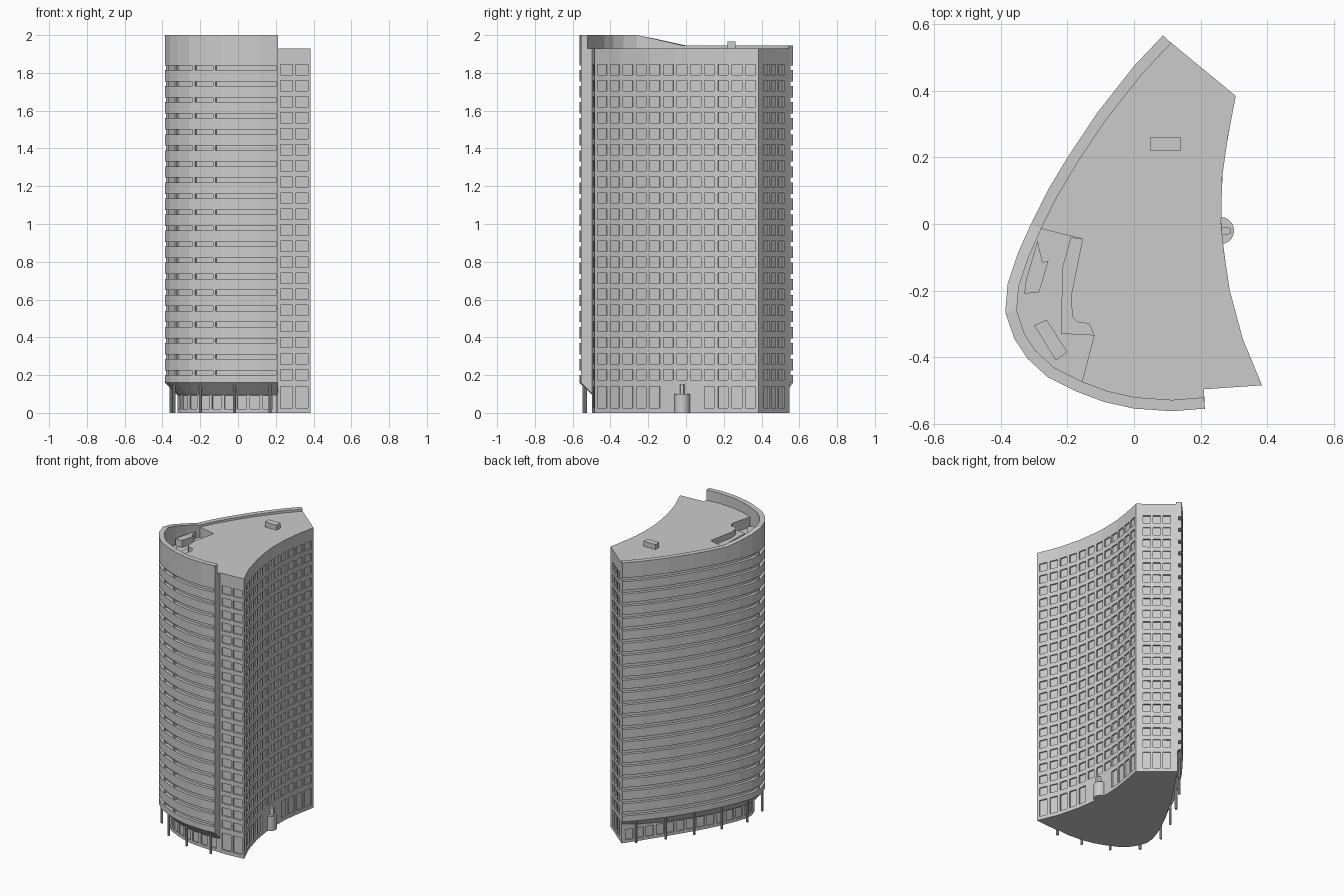
import bpy, bmesh, math
from mathutils import Vector

if "Cube" in bpy.data.objects:
    bpy.data.objects.remove(bpy.data.objects["Cube"])

mat = bpy.data.materials.new("light_grey")
mat.diffuse_color = (0.6, 0.6, 0.6, 1)
mat.use_nodes = True
mat.node_tree.nodes["Principled BSDF"].inputs["Base Color"].default_value = mat.diffuse_color

ROOF, PITCH, FLOORS = 1.93, 0.085, 20


def finish(name, bm, solid=True):
    if solid:
        bmesh.ops.recalc_face_normals(bm, faces=bm.faces)
    me = bpy.data.meshes.new(name)
    bm.to_mesh(me)
    bm.free()
    me.materials.append(mat)
    ob = bpy.data.objects.new(name, me)
    bpy.context.collection.objects.link(ob)
    return ob


def inset(path, dists):
    """Shift an open path to its right by one distance per point."""
    pts = [Vector(p) for p in path]
    if not isinstance(dists, list):
        dists = [dists] * len(pts)
    out = []
    for i, p in enumerate(pts):
        ns = []
        for a, b in ((i - 1, i), (i, i + 1)):
            if a >= 0 and b < len(pts):
                d = (pts[b] - pts[a]).normalized()
                ns.append(Vector((d.y, -d.x)))
        n = sum(ns, Vector((0, 0))).normalized()
        out.append(p + n * dists[i] / n.dot(ns[0]))
    return out


def along(path, t):
    """Point at fraction t of the path length."""
    pts = [Vector(p) for p in path]
    lens = [(b - a).length for a, b in zip(pts, pts[1:])]
    s = t * sum(lens)
    for a, b, l in zip(pts, pts[1:], lens):
        if s <= l:
            return a.lerp(b, s / l)
        s -= l
    return pts[-1]


def prism(bm, outline, z0, z1):
    lo = [bm.verts.new((p[0], p[1], z0)) for p in outline]
    hi = [bm.verts.new((p[0], p[1], z1)) for p in outline]
    n = len(lo)
    bm.faces.new(lo[::-1])
    bm.faces.new(hi)
    for i in range(n):
        j = (i + 1) % n
        bm.faces.new((lo[i], lo[j], hi[j], hi[i]))


def ribbon(bm, a, b, z0, top):
    """Curved solid strip between two paths; top gives height from y."""
    rings = []
    for p, q in zip(a, b):
        h = top(p[1]) if callable(top) else top
        rings.append([bm.verts.new(v) for v in ((p[0], p[1], z0), (p[0], p[1], h),
                                                (q[0], q[1], h), (q[0], q[1], z0))])
    for r, s in zip(rings, rings[1:]):
        for i in range(4):
            j = (i + 1) % 4
            bm.faces.new((r[i], r[j], s[j], s[i]))
    bm.faces.new(rings[0])
    bm.faces.new(rings[-1][::-1])


def window_wall(name, path, cols, margin, ratio, rows, z_top, skip=(), depth=0.009):
    """Wall along a path with a grid of recessed windows."""
    bm = bmesh.new()
    pitch = (1 - 2 * margin) / cols
    ts, zs = [0.0], [0.0]
    for c in range(cols):
        mid = margin + (c + 0.5) * pitch
        ts += [mid - ratio * pitch / 2, mid + ratio * pitch / 2]
    for r in rows:
        zs += r
    ts.append(1.0)
    zs.append(z_top)
    pts = [along(path, t) for t in ts]
    for i in range(len(pts) - 1):
        p, q = pts[i], pts[i + 1]
        d = (q - p).normalized()
        back = Vector((-d.y, d.x, 0)) * depth
        for k in range(len(zs) - 1):
            a, b = zs[k], zs[k + 1]
            c = [Vector(v) for v in ((p.x, p.y, a), (q.x, q.y, a), (q.x, q.y, b), (p.x, p.y, b))]
            outer = [bm.verts.new(v) for v in c]
            if i % 2 and k % 2 and (i // 2, k // 2) not in skip:
                inner = [bm.verts.new(v + back) for v in c]
                bm.faces.new(inner)
                for m in range(4):
                    n = (m + 1) % 4
                    bm.faces.new((outer[m], outer[n], inner[n], inner[m]))
            else:
                bm.faces.new(outer)
    bmesh.ops.remove_doubles(bm, verts=bm.verts, dist=0.0001)
    return finish(name, bm, solid=False)


# Plan: bowed balcony side, then the three window walls
bow = [(0.213, -0.555), (0.115, -0.563), (0, -0.555), (-0.09, -0.535), (-0.17, -0.505),
       (-0.26, -0.46), (-0.32, -0.405), (-0.36, -0.345), (-0.387, -0.265), (-0.38, -0.18),
       (-0.35, -0.09), (-0.31, 0), (-0.26, 0.1), (-0.2, 0.2), (-0.11, 0.335),
       (0, 0.475), (0.087, 0.567)]
front = [(0.21, -0.497), (0.385, -0.485)]
east = [(0.385, -0.485), (0.327, -0.345), (0.288, -0.2), (0.27, -0.08), (0.262, 0),
        (0.265, 0.14), (0.282, 0.26), (0.306, 0.385)]
rear = [(0.306, 0.385), (0.107, 0.549)]
base_in = [0.065] * 14 + [0.06, 0.045, 0.026]
base_line = inset(bow, base_in)
core_line = inset(bow, 0.02)
parapet_line = inset(bow, 0.034)

# Window walls
rows = [(0.025, 0.14)] + [(0.175 + i * PITCH, 0.23 + i * PITCH) for i in range(FLOORS)]
window_wall("front_wall", front, 2, 0.04, 0.8, rows, ROOF)
window_wall("concave_wall", east, 12, 0.01, 0.74, rows, ROOF, {(5, 0), (6, 0), (7, 0)})
window_wall("rear_wall", rear, 3, 0.14, 0.74, rows, ROOF)
window_wall("ground_floor_wall", base_line[::-1], 22, 0.01, 0.72, [(0.02, 0.09)], 0.14)

# Recessed glazing behind the balcony bands
bm = bmesh.new()
ribbon(bm, core_line, parapet_line, 0.15, ROOF - 0.05)
finish("strip_glazing", bm)

# Curved bands, one per floor
bm = bmesh.new()
for i in range(FLOORS):
    z = 0.16 if i == 0 else 0.225 + (i - 1) * PITCH
    ribbon(bm, bow, core_line, z, 0.2 + i * PITCH)
finish("balcony_bands", bm)

# Small piers between the bands
bm = bmesh.new()
pier_line = inset(bow, 0.006)
for t in (0.2, 0.27, 0.35, 0.43):
    ribbon(bm, [along(pier_line, t), along(pier_line, t + 0.008)],
           [along(core_line, t), along(core_line, t + 0.008)], 0.17, 1.85)
finish("strip_piers", bm)

# Parapet, falling from the front toward the rear
bm = bmesh.new()
ribbon(bm, bow, parapet_line, 0.225 + (FLOORS - 1) * PITCH,
       lambda y: 2.0 - 0.055 * min(1, max(0, (y + 0.25) / 0.25)))
finish("parapet", bm)

# End wall closing the bands at the front
bm = bmesh.new()
prism(bm, [(0.2, -0.554), (0.213, -0.556), (0.21, -0.49), (0.2, -0.49)], 0.155, ROOF)
finish("end_wall", bm)

# Sloping soffit over the ground floor
bm = bmesh.new()
lo = [bm.verts.new((p.x, p.y, 0.16 - d)) for p, d in zip(base_line, base_in)]
hi = [bm.verts.new((p[0], p[1], 0.16)) for p in bow]
for i in range(len(lo) - 1):
    bm.faces.new((lo[i], lo[i + 1], hi[i + 1], hi[i]))
bm.faces.new((lo[0], hi[0], bm.verts.new((*front[0], 0.16)), bm.verts.new((*front[0], 0.1))))
for f in bm.faces:
    f.normal_update()
    if f.normal.z < 0:
        continue
    f.normal_flip()
finish("soffit", bm, solid=False)

# Underside
bm = bmesh.new()
outline = front + east[1:] + rear[1:] + base_line[::-1]
f = bm.faces.new([bm.verts.new((p[0], p[1], 0)) for p in outline])
f.normal_update()
if f.normal.z > 0:
    f.normal_flip()
finish("underside", bm, solid=False)

# Roof slab with a sunken terrace cut from its curved side
edge = [(-0.155, -0.045), (-0.19, -0.22), (-0.185, -0.28), (-0.17, -0.295),
        (-0.135, -0.3), (-0.12, -0.335)]
bm = bmesh.new()
prism(bm, front + east[1:] + rear[1:] + parapet_line[:10:-1] + edge + parapet_line[4::-1],
      1.86, ROOF)
finish("roof", bm)
bm = bmesh.new()
prism(bm, parapet_line[4:12] + edge, 1.84, 1.86)
finish("terrace_floor", bm)

# Terrace ledge and enclosures
bm = bmesh.new()
prism(bm, [(-0.155, -0.045), (-0.19, -0.04), (-0.215, -0.13), (-0.22, -0.33),
           (-0.12, -0.335), (-0.135, -0.3), (-0.17, -0.295), (-0.185, -0.28), (-0.19, -0.22)],
      1.855, 1.89)
finish("terrace_ledge", bm)
bm = bmesh.new()
prism(bm, [(-0.29, -0.05), (-0.275, -0.115), (-0.257, -0.11), (-0.285, -0.205),
           (-0.33, -0.21), (-0.325, -0.17)], 1.855, 1.91)
prism(bm, [(-0.3, -0.305), (-0.263, -0.288), (-0.2, -0.385), (-0.235, -0.41)], 1.855, 1.91)
finish("terrace_enclosures", bm)

# Rooftop plant box
bm = bmesh.new()
prism(bm, [(0.05, 0.22), (0.14, 0.22), (0.14, 0.262), (0.05, 0.262)], ROOF - 0.01, 1.965)
finish("roof_box", bm)


def circle(x, y, r, n):
    return [(x + r * math.cos(2 * math.pi * i / n), y + r * math.sin(2 * math.pi * i / n))
            for i in range(n)]


# Slender columns under the overhang
bm = bmesh.new()
column_line = inset(bow, 0.018)
for i in range(9):
    p = along(column_line, 0.025 + i * 0.115)
    prism(bm, circle(p.x, p.y, 0.008, 10), 0, 0.16)
finish("columns", bm)

# Round entrance with a post on top
bm = bmesh.new()
prism(bm, circle(0.26, -0.02, 0.041, 20), 0, 0.1)
prism(bm, [(0.25, -0.035), (0.29, -0.03), (0.29, -0.012), (0.25, -0.006)], 0.1, 0.15)
finish("entrance", bm)
